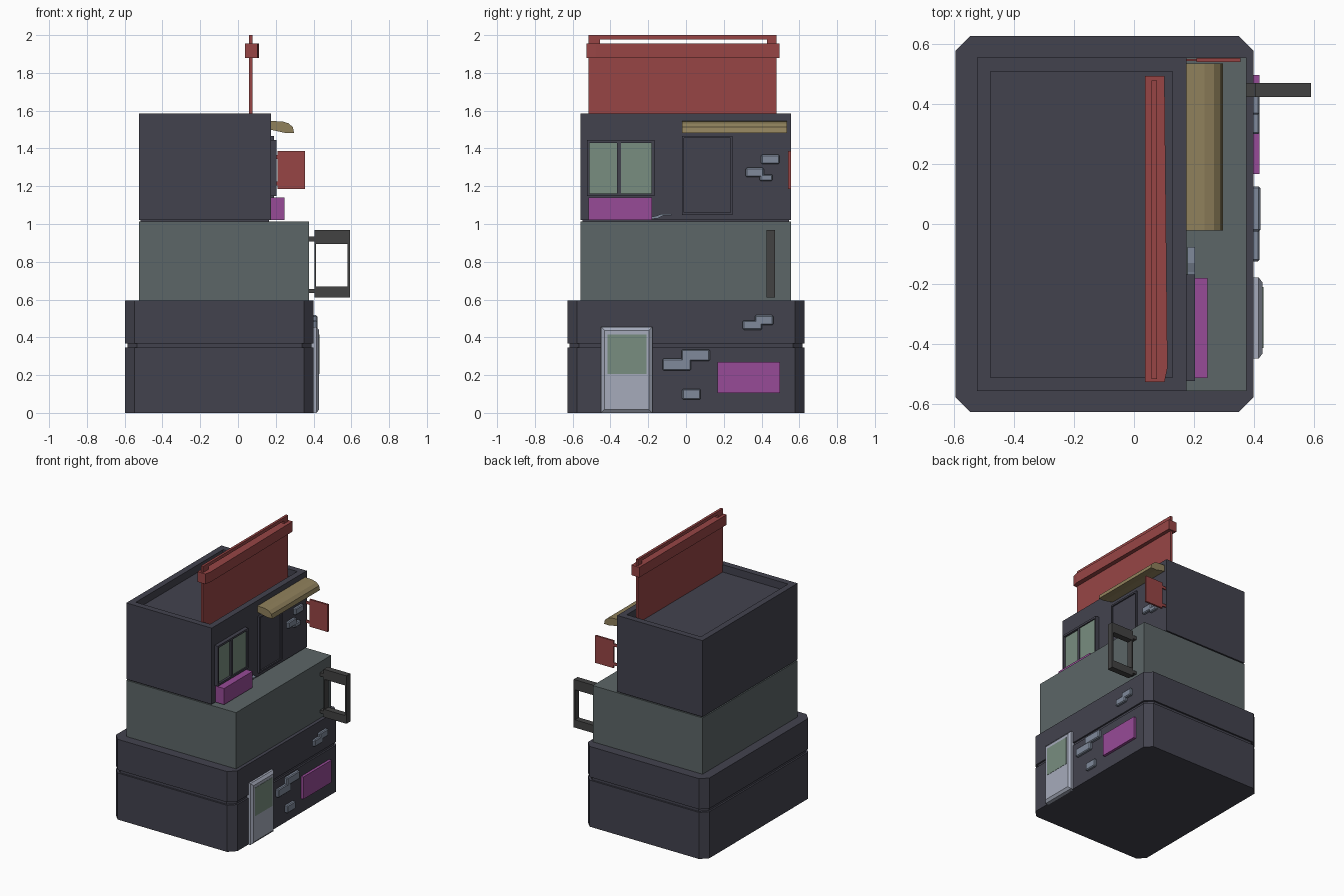
import bpy, bmesh

if "Cube" in bpy.data.objects:
    bpy.data.objects.remove(bpy.data.objects["Cube"])

def mat(name, r, g, b):
    m = bpy.data.materials.new(name)
    m.diffuse_color = (r, g, b, 1)
    m.use_nodes = True
    m.node_tree.nodes["Principled BSDF"].inputs["Base Color"].default_value = m.diffuse_color
    return m

DARK = mat("dark_wall", .055, .055, .076)
SLATE = mat("slate_wall", .107, .133, .136)
RED = mat("red", .31, .06, .06)
TAN = mat("tan", .28, .22, .107)
PURPLE = mat("purple", .31, .07, .31)
GLASS = mat("glass", .19, .27, .215)
BRICK = mat("brick", .215, .255, .33)
DOOR = mat("door", .38, .41, .50)
METAL = mat("metal", .055, .055, .055)

def loft(name, rings, m):
    """Closed solid skinned through rings of equal point count."""
    bm = bmesh.new()
    vs = [[bm.verts.new(p) for p in r] for r in rings]
    n = len(rings[0])
    for a, b in zip(vs, vs[1:]):
        for i in range(n):
            j = (i + 1) % n
            bm.faces.new((a[i], a[j], b[j], b[i]))
    bm.faces.new(vs[0][::-1])
    bm.faces.new(vs[-1])
    bmesh.ops.recalc_face_normals(bm, faces=bm.faces)
    me = bpy.data.meshes.new(name)
    bm.to_mesh(me)
    bm.free()
    me.materials.append(m)
    ob = bpy.data.objects.new(name, me)
    bpy.context.collection.objects.link(ob)
    return ob

def rect(x0, x1, y0, y1, z, c=0.0, inset=0.0):
    """Horizontal rectangle, optionally with chamfered corners."""
    x0, y0, x1, y1 = x0 + inset, y0 + inset, x1 - inset, y1 - inset
    if not c:
        return [(x0, y0, z), (x1, y0, z), (x1, y1, z), (x0, y1, z)]
    return [(x0 + c, y0, z), (x1 - c, y0, z), (x1, y0 + c, z), (x1, y1 - c, z),
            (x1 - c, y1, z), (x0 + c, y1, z), (x0, y1 - c, z), (x0, y0 + c, z)]

def box(name, x0, x1, y0, y1, z0, z1, m, bevel=0):
    ob = loft(name, [rect(x0, x1, y0, y1, z0), rect(x0, x1, y0, y1, z1)], m)
    if bevel:
        b = ob.modifiers.new("bevel", "BEVEL")
        b.width, b.segments = bevel, 1
    return ob

def frame(name, x0, x1, y0, y1, z0, z1, t, m):
    """Four bars around an opening facing +x."""
    box(name + "_left", x0, x1, y0, y0 + t, z0, z1, m)
    box(name + "_right", x0, x1, y1 - t, y1, z0, z1, m)
    box(name + "_bottom", x0, x1, y0 + t, y1 - t, z0, z0 + t, m)
    box(name + "_top", x0, x1, y0 + t, y1 - t, z1 - t, z1, m)

# Ground floor with chamfered corners and a groove band
B = (-.597, .4, -.628, .628)
loft("ground_floor", [rect(*B, z, .05, i) for z, i in
     ((0, 0), (.345, 0), (.345, .012), (.368, .012), (.368, 0), (.595, 0))], DARK)

# Middle floor with terrace, upper floor with parapet roof
box("middle_floor", -.525, .375, -.558, .556, .595, 1.012, SLATE)
U = (-.525, .175, -.558, .556)
loft("upper_floor", [rect(*U, z, 0, i) for z, i in
     ((1.005, .01), (1.02, .01), (1.02, 0), (1.585, 0), (1.585, .046), (1.53, .046))], DARK)

# Rooftop sign: panel, cross beam, top rail on two posts
box("roof_sign_panel", .058, .076, -.517, .48, 1.525, 1.955, RED)
loft("roof_sign_beam", [[(.036, -.528, z), (.102, -.528, z), (.112, -.48, z),
     (.102, .495, z), (.036, .495, z)] for z in (1.88, 1.955)], RED)
box("roof_sign_rail", .058, .076, -.517, .48, 1.976, 2.0, RED)
for i, (a, b) in enumerate(((-.517, -.455), (.43, .48))):
    box(f"roof_sign_post_{i}", .058, .076, a, b, 1.95, 1.98, RED)

# Upper window, with divider and two panes, and planter below
frame("window_frame", .17, .203, -.525, -.168, 1.147, 1.445, .015, DARK)
box("window_divider", .17, .2, -.365, -.345, 1.155, 1.435, DARK)
box("window_pane_left", .17, .187, -.512, -.362, 1.16, 1.432, GLASS)
box("window_pane_right", .17, .194, -.347, -.18, 1.16, 1.432, GLASS)
box("planter", .17, .246, -.515, -.18, 1.02, 1.14, PURPLE)
loft("bent_spout", [[(x, y, z) for y, z in ((-.185, 1.026), (-.15, 1.03), (-.12, 1.044),
     (-.076, 1.044), (-.076, 1.054), (-.13, 1.054), (-.16, 1.042), (-.185, 1.038))]
     for x in (.178, .204)], BRICK)

# Balcony door
frame("balcony_door_frame", .17, .19, -.022, .247, 1.048, 1.467, .012, DARK)
box("balcony_door", .17, .18, -.01, .236, 1.058, 1.457, DARK)

# Awning with a curved front edge
loft("awning", [[(x, y, z) for x, z in ((.17, 1.545), (.235, 1.543), (.268, 1.533),
     (.29, 1.513), (.297, 1.482), (.25, 1.482), (.17, 1.5))] for y in (-.022, .536)], TAN)

# Hanging red sign on two pins
box("hanging_sign", .208, .356, .541, .555, 1.185, 1.387, RED)
for i, z in enumerate((1.215, 1.355)):
    box(f"hanging_sign_pin_{i}", .17, .21, .544, .552, z - .01, z + .01, RED)

# Projecting metal bracket frame
for part, x0, x1, z0, z1 in (("top", .405, .592, .893, .967), ("bottom", .405, .592, .612, .67),
                             ("outer", .58, .592, .67, .893), ("inner", .405, .413, .67, .893),
                             ("upper_arm", .37, .405, .908, .934),
                             ("lower_arm", .37, .405, .634, .656)):
    box("bracket_" + part, x0, x1, .425, .471, z0, z1, METAL)

# Front door with window, and wall poster
D = (-.45, -.178, 0, .455)
loft("front_door", [[(x, D[0] + i, D[2] + i), (x, D[1] - i, D[2] + i), (x, D[1] - i, D[3] - i),
     (x, D[0] + i, D[3] - i)] for x, i in ((.39, 0), (.416, 0), (.43, .018))], DOOR)
box("front_door_glass", .4, .432, -.415, -.21, .205, .415, GLASS)
box("wall_panel", .39, .42, .167, .498, .105, .27, PURPLE)

# Exposed bricks: wall x, y range, z range
for i, (x, y0, y1, z0, z1) in enumerate((
        (.4, -.125, .027, .225, .287), (.4, -.025, .126, .275, .335), (.4, -.02, .077, .07, .127),
        (.4, .3, .402, .44, .49), (.4, .365, .462, .465, .517), (.175, .398, .495, 1.318, 1.367),
        (.175, .316, .412, 1.248, 1.298), (.175, .39, .459, 1.228, 1.262))):
    box(f"brick_{i}", x - .02, x + (.02 if i != 1 else .022), y0, y1, z0, z1, BRICK, .006)
